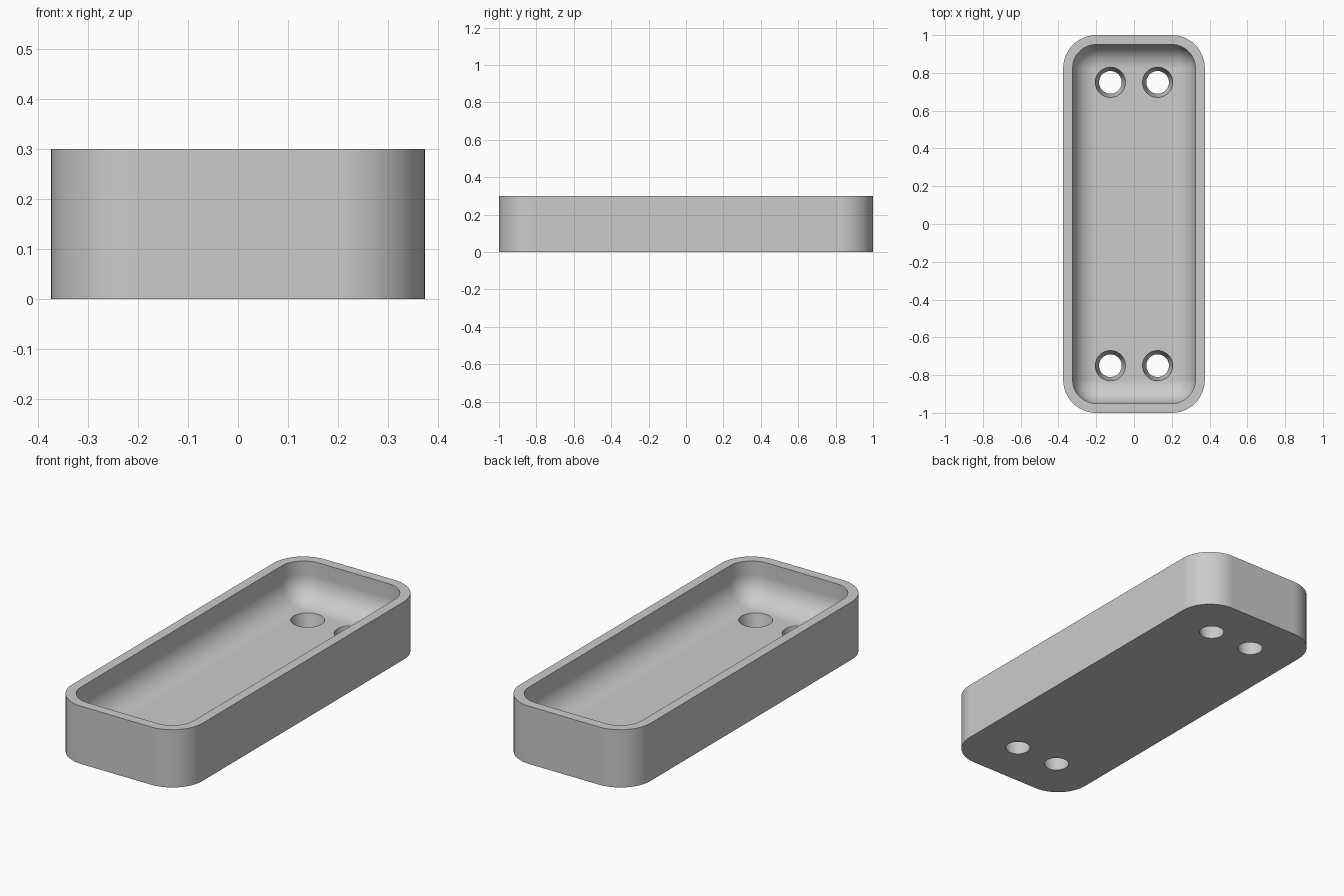
import bpy, bmesh, math
from mathutils import Matrix

cube = bpy.data.objects.get("Cube")
if cube:
    bpy.data.objects.remove(cube, do_unlink=True)

HALF_X, HALF_Y, HEIGHT = 0.375, 1.0, 0.3
WALL, FLOOR, FILLET = 0.05, 0.1, 0.125
CORNER_STEPS, FILLET_STEPS = 12, 12

grey = bpy.data.materials.new("plain grey")
grey.use_nodes = True
grey.diffuse_color = (0.6, 0.6, 0.6, 1)
grey.node_tree.nodes["Principled BSDF"].inputs["Base Color"].default_value = (0.6, 0.6, 0.6, 1)


def make_object(name, bm):
    mesh = bpy.data.meshes.new(name)
    bm.to_mesh(mesh)
    bm.free()
    mesh.materials.append(grey)
    obj = bpy.data.objects.new(name, mesh)
    bpy.context.collection.objects.link(obj)
    return obj


def rounded_ring(bm, inset, z):
    """Rounded rectangle whose corner arcs stay concentric as it shrinks."""
    radius = WALL + FILLET - inset
    cx, cy = HALF_X - WALL - FILLET, HALF_Y - WALL - FILLET
    ring = []
    for quarter, (sx, sy) in enumerate([(1, 1), (-1, 1), (-1, -1), (1, -1)]):
        for i in range(CORNER_STEPS + 1):
            a = math.pi / 2 * (quarter + i / CORNER_STEPS)
            ring.append(bm.verts.new((sx * cx + radius * math.cos(a),
                                      sy * cy + radius * math.sin(a), z)))
    return ring


# Tray: outer wall, flat rim, inner wall and rounded transition to the floor
profile = [(0, 0), (0, HEIGHT), (WALL, HEIGHT)]
for i in range(FILLET_STEPS + 1):
    a = math.pi / 2 * i / FILLET_STEPS
    profile.append((WALL + FILLET * (1 - math.cos(a)),
                    FLOOR + FILLET * (1 - math.sin(a))))
bm = bmesh.new()
rings = [rounded_ring(bm, inset, z) for inset, z in profile]
for low, high in zip(rings, rings[1:]):
    for i in range(len(low)):
        j = (i + 1) % len(low)
        bm.faces.new((low[i], low[j], high[j], high[i]))
bm.faces.new(rings[0][::-1])
bm.faces.new(rings[-1])
bmesh.ops.remove_doubles(bm, verts=bm.verts, dist=1e-5)
bmesh.ops.recalc_face_normals(bm, faces=bm.faces)
tray = make_object("tray", bm)

# Four tapered screw holes, wider at the floor than underneath
bm = bmesh.new()
for x in (-0.125, 0.125):
    for y in (-0.75, 0.75):
        bmesh.ops.create_cone(bm, cap_ends=True, segments=48,
                              radius1=0.05, radius2=0.09, depth=0.2,
                              matrix=Matrix.Translation((x, y, 0.05)))
cutter = make_object("hole_cutter", bm)
cutter.hide_render = True

bpy.ops.object.select_all(action="DESELECT")
bpy.context.view_layer.objects.active = tray
tray.select_set(True)
cut = tray.modifiers.new("holes", "BOOLEAN")
cut.operation = "DIFFERENCE"
cut.solver = "EXACT"
cut.object = cutter
bpy.ops.object.modifier_apply(modifier=cut.name)
bpy.data.objects.remove(cutter, do_unlink=True)

# Smooth curved areas, crisp rims
bpy.ops.object.shade_smooth_by_angle(angle=math.radians(30))
weighted = tray.modifiers.new("flat_area_normals", "WEIGHTED_NORMAL")
weighted.keep_sharp = True
